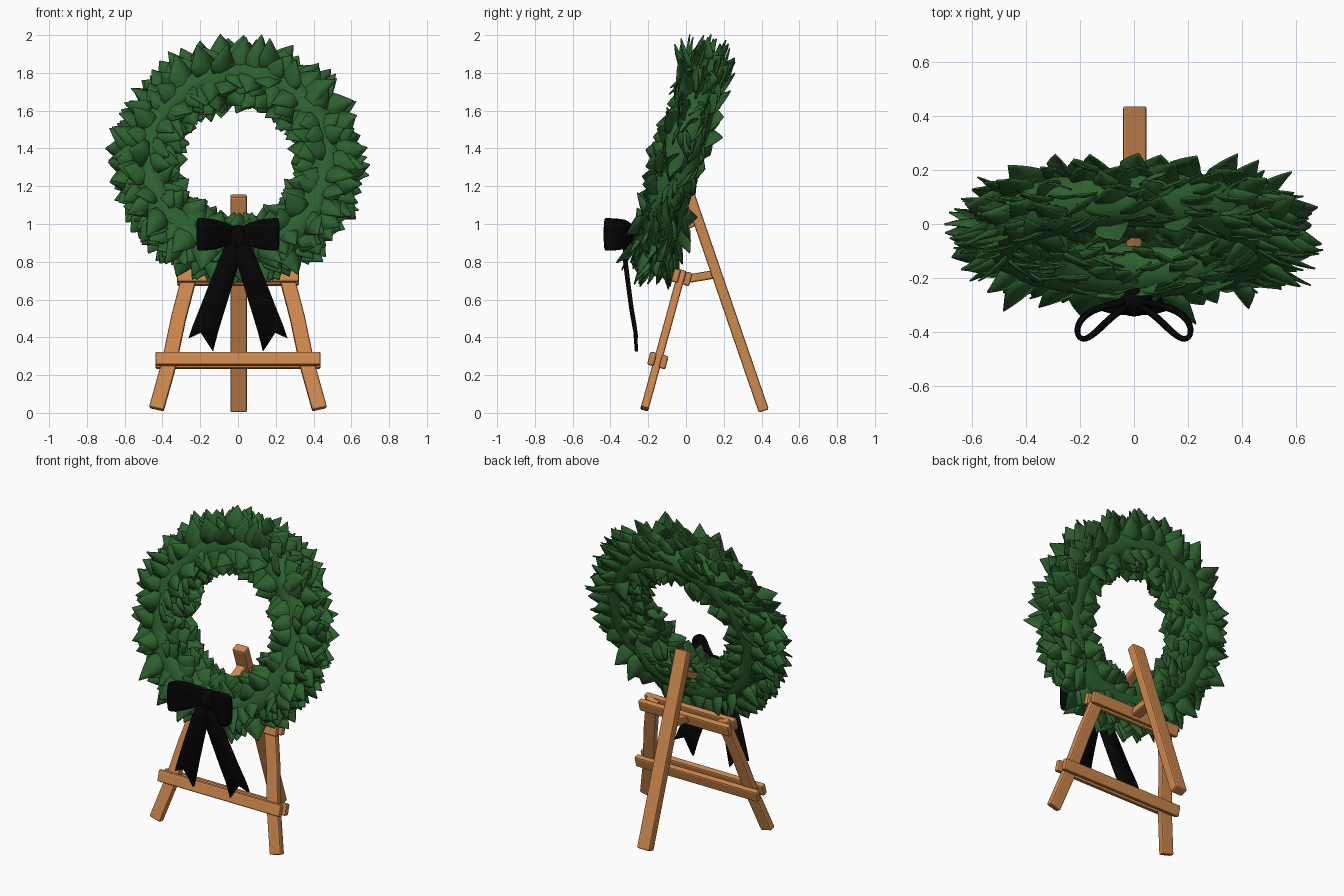
import bpy, math, random
from mathutils import Vector as V, Matrix

if "Cube" in bpy.data.objects:
    bpy.data.objects.remove(bpy.data.objects["Cube"])
random.seed(4)

def material(name, col):
    m = bpy.data.materials.new(name)
    m.diffuse_color = (*col, 1)
    m.use_nodes = True
    m.node_tree.nodes["Principled BSDF"].inputs["Base Color"].default_value = m.diffuse_color
    return m

GREEN = material("leaf green", (0.026, 0.118, 0.027))
WOOD = material("warm wood", (0.61, 0.245, 0.073))
BLACK = material("ribbon black", (0.0015, 0.0015, 0.0017))

def make(name, verts, faces, mat, smooth=True):
    me = bpy.data.meshes.new(name)
    me.from_pydata([tuple(v) for v in verts], [], faces)
    me.materials.append(mat)
    for p in me.polygons:
        p.use_smooth = smooth
    ob = bpy.data.objects.new(name, me)
    bpy.context.collection.objects.link(ob)
    return ob

def solidify(ob, t):
    m = ob.modifiers.new("thickness", 'SOLIDIFY')
    m.thickness, m.offset = t, 0

def grid_faces(rows, cols, start=0):
    return [(start + i * cols + j, start + i * cols + j + 1,
             start + (i + 1) * cols + j + 1, start + (i + 1) * cols + j)
            for i in range(rows - 1) for j in range(cols - 1)]

# ---- wooden easel ----
def beam(name, path, width, thick, side=(1, 0, 0)):
    """Rectangular bar swept along a path of points."""
    path = [V(p) for p in path]
    d = (path[-1] - path[0]).normalized()
    u = V(side)
    u = (u - d * u.dot(d)).normalized()
    w = d.cross(u)
    verts = [p + u * (sx * width / 2) + w * (sy * thick / 2)
             for p in path for sx, sy in ((-1, -1), (1, -1), (1, 1), (-1, 1))]
    last = 4 * (len(path) - 1)
    faces = [(3, 2, 1, 0), tuple(last + i for i in range(4))]
    faces += [(r + i, r + (i + 1) % 4, r + (i + 1) % 4 + 4, r + i + 4) for r in range(0, last, 4) for i in range(4)]
    ob = make(name, verts, faces, WOOD, False)
    m = ob.modifiers.new("soft edges", 'BEVEL')
    m.width, m.segments = 0.009, 2

lean = V((0, 0.20, 0.73)).normalized()       # slope of the front frame
out = V((0, -lean.z, lean.y))                # its outward normal
beam("rear_leg", [(0.003, 0.412, 0.01), (0.003, 0.02, 1.15)], 0.088, 0.056)
for s, n in ((-1, "left"), (1, "right")):
    beam("front_leg_" + n, [(s * 0.432, -0.22, 0.02), (s * 0.365, -0.154, 0.26), (s * 0.315, -0.088, 0.50),
                            (s * 0.25, -0.02, 0.75)], 0.08, 0.043)
for s, n in ((1, "front"), (-1, "back")):
    lo = V((0, -0.149, 0.278)) + out * (0.032 * s)
    hi = V((0, -0.022, 0.718)) + out * (0.032 * s)
    for label, c, half in (("lower_bar_", lo, 0.437), ("upper_bar_", hi, 0.322)):
        beam(label + n, [c - V((half, 0, 0)), c + V((half, 0, 0))], 0.072, 0.036, lean)
beam("hinge_block", [(0, -0.02, 0.705), (0, 0.16, 0.735)], 0.07, 0.045)
beam("wreath_peg", [(0, 0.065, 1.02), (0, -0.08, 0.95)], 0.06, 0.04)

# ---- wreath: round core covered with overlapping cupped leaves ----
R, TUBE = 0.472, 0.10
verts, faces = [], []
tilt = Matrix.Translation((0, -0.035, 1.325)) @ Matrix.Rotation(math.radians(-16), 4, 'X')
F = V((0, -1, 0))

def leaf(base, d, up, length, width):
    tip = tilt @ (base + d * length)
    if abs(tip.x) < 0.15 and tip.z < 0.93 and tip.y < -0.28:    # keep clear of the ribbon
        length *= 0.55
    side = d.cross(up).normalized()
    start = len(verts)
    for t, w, lift in ((0, .6, 0), (.2, .95, .04), (.4, 1, .05), (.66, .62, .03), (.86, .27, 0), (1, .03, -.03)):
        for j in (-1, 0, 1):
            cup = -0.10 * width * w if j else 0
            verts.append(tilt @ (base + d * (t * length) + side * (j * w * width / 2)
                                 + up * (lift * length + cup)))
    faces.extend(grid_faces(6, 3, start))

# (angle round the tube, lay-down angle, length); outer half, then mirrored to the inner half
ROWS = [(88, 68, .165), (56, 42, .145), (26, 20, .13), (0, 0, .12), (-26, -20, .125), (-56, -44, .14), (-86, -70, .155)]
for k, (phi0, lay, length0) in enumerate(ROWS):
    roll = 0.35 + 0.45 * math.cos(math.radians(phi0))     # side leaves twist more
    for s in (-1, 1):
        phi = phi0 if s < 0 else 180 - phi0
        length = length0 * (1 if s < 0 else 0.82)
        n = int(2 * math.pi * (R + 0.13 * math.cos(math.radians(phi))) / 0.092)
        for i in range(n):
            th = 2 * math.pi * (i + 0.5 * (k % 2) + random.uniform(-.35, .35)) / n
            er = V((math.cos(th), 0, math.sin(th)))
            tang = V((-math.sin(th), 0, math.cos(th)))
            a = math.radians(phi + random.uniform(-10, 10))
            b = a + s * math.radians(lay + random.uniform(-16, 16))
            base = er * (R + 0.9 * TUBE * math.cos(a)) + F * (0.9 * TUBE * math.sin(a))
            d = er * math.cos(b) + F * math.sin(b) + tang * random.uniform(-.45, .45)
            d.normalize()
            up = (er * math.sin(b) - F * math.cos(b)) * s
            if phi0 < 0:
                up = -up
            up = up + tang * random.uniform(-roll, roll)
            up = (up - d * up.dot(d)).normalized()
            leaf(base, d, up, length * random.uniform(.72, 1.22), random.uniform(.105, .145))
solidify(make("wreath_leaves", verts, faces, GREEN), 0.006)

bpy.ops.mesh.primitive_torus_add(major_radius=R, minor_radius=TUBE + 0.008, major_segments=64, minor_segments=16)
core = bpy.context.object
core.name = "wreath_core"
core.data.materials.append(GREEN)
core.matrix_world = tilt @ Matrix.Rotation(math.pi / 2, 4, 'X')
bpy.ops.object.shade_smooth()

# ---- bow: knot, two loops, two notched tails ----
bpy.ops.mesh.primitive_uv_sphere_add(segments=24, ring_count=12, location=(0, -0.288, 0.925))
knot = bpy.context.object
knot.name = "bow_knot"
knot.scale = (0.07, 0.054, 0.07)
knot.data.materials.append(BLACK)
bpy.ops.object.shade_smooth()

# loop path: x, y, half height
LOOP = [(.02, -.305, .05), (.06, -.325, .062), (.10, -.36, .078), (.14, -.40, .086), (.19, -.438, .09),
        (.218, -.40, .09), (.195, -.345, .086), (.14, -.312, .078), (.08, -.298, .064), (.02, -.285, .05)]
# tail rows: inner x, outer x, inner z, outer z, y
TAIL = [(-.03, .05, .89, .92, -.31), (-.005, .088, .79, .84, -.322), (.035, .145, .66, .70, -.305),
        (.075, .20, .53, .56, -.287), (.105, .24, .43, .46, -.270), (.132, .262, .325, .395, -.262)]
for s, n in ((-1, "left"), (1, "right")):
    pts = [(s * x, y, .945 + k * h) for x, y, h in LOOP for k in (-1, 0, 1)]
    ob = make("bow_loop_" + n, pts, grid_faces(len(LOOP), 3), BLACK)
    solidify(ob, 0.026)
    sub = ob.modifiers.new("round", 'SUBSURF')
    sub.levels = sub.render_levels = 2

    pts = []
    for i, (xi, xo, zi, zo, y) in enumerate(TAIL):
        notch = 0.065 if i == len(TAIL) - 1 else 0.015
        pts += [(s * xi, y, zi), (s * (xi + xo) / 2, y - 0.006, (zi + zo) / 2 + notch), (s * xo, y, zo)]
    solidify(make("bow_tail_" + n, pts, grid_faces(len(TAIL), 3), BLACK), 0.018)
